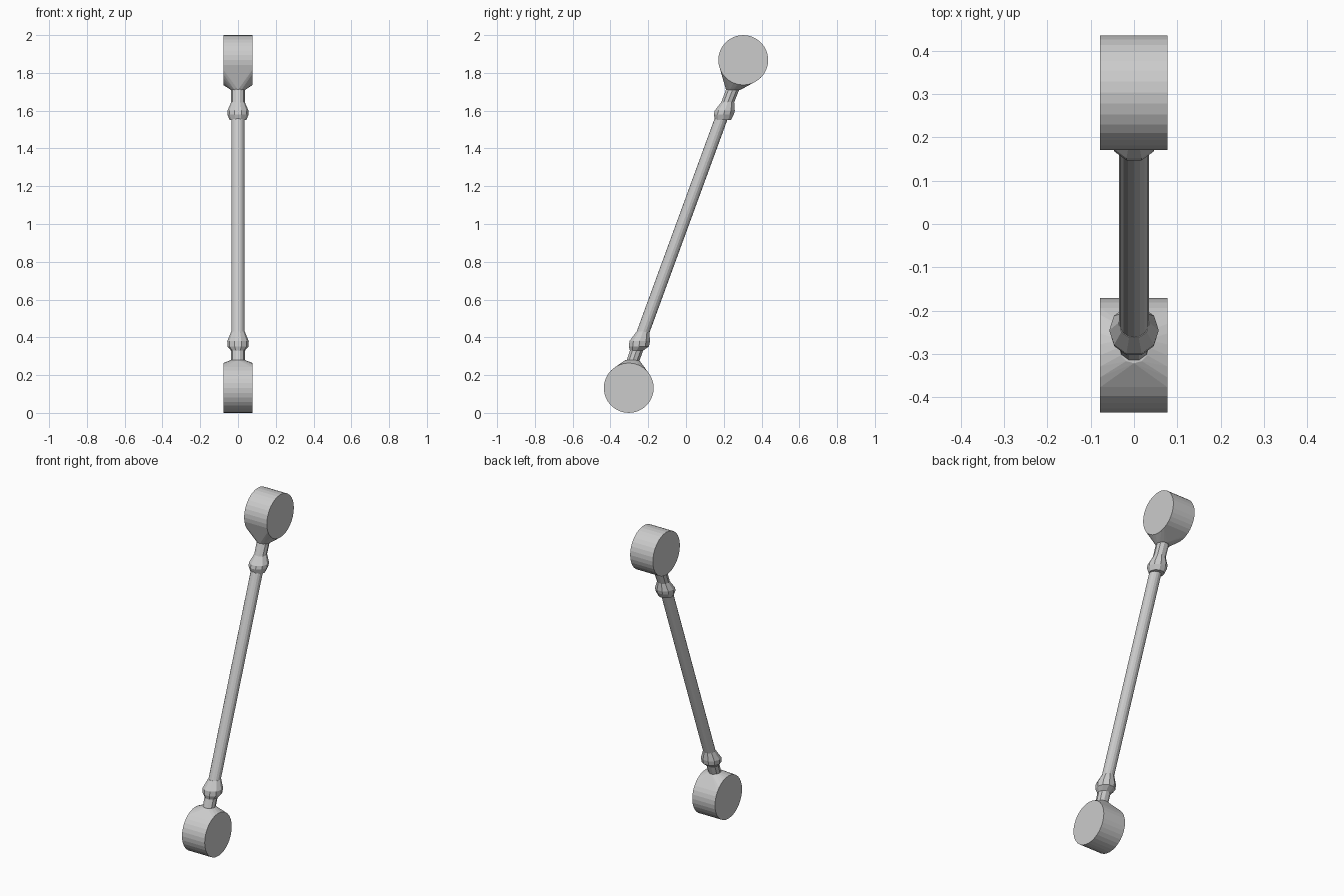
import bpy, bmesh
from math import cos, sin, pi

if "Cube" in bpy.data.objects:
    bpy.data.objects.remove(bpy.data.objects["Cube"])


def make_object(name, bm):
    bmesh.ops.recalc_face_normals(bm, faces=bm.faces[:])
    mesh = bpy.data.meshes.new(name)
    bm.to_mesh(mesh)
    bm.free()
    obj = bpy.data.objects.new(name, mesh)
    bpy.context.collection.objects.link(obj)
    return obj


def ring(bm, y, z, r, sides):
    return [bm.verts.new((r * cos(2 * pi * i / sides), y + r * sin(2 * pi * i / sides), z))
            for i in range(sides)]


def loft(name, stations, sides):
    """Skin horizontal rings given as (y, z, radius)."""
    bm = bmesh.new()
    rings = [ring(bm, y, z, r, sides) for y, z, r in stations]
    for a, b in zip(rings, rings[1:]):
        for i in range(sides):
            j = (i + 1) % sides
            bm.faces.new((a[i], a[j], b[j], b[i]))
    bm.faces.new(rings[0])
    bm.faces.new(rings[-1])
    return make_object(name, bm)


def eye(name, y, z, neck):
    """Bushing eye across x, hulled to the ring where its neck starts."""
    bm = bmesh.new()
    for x in (-0.078, 0.077):
        for i in range(32):
            a = 2 * pi * i / 32
            bm.verts.new((x, y + 0.132 * cos(a), z + 0.132 * sin(a)))
    ring(bm, *neck, 12)
    bmesh.ops.convex_hull(bm, input=bm.verts[:])
    bmesh.ops.dissolve_limit(bm, angle_limit=0.01, verts=bm.verts[:], edges=bm.edges[:])
    return make_object(name, bm)


# Slanted rod with level ends
loft("rod", [(-0.230, 0.42, 0.035), (0.187, 1.56, 0.035)], 16)

# Faceted collars and necks
loft("lower_collar", [(-0.283, 0.27, 0.036), (-0.262, 0.33, 0.037), (-0.249, 0.352, 0.056),
                      (-0.245, 0.38, 0.057), (-0.228, 0.43, 0.036)], 10)
loft("upper_collar", [(0.196, 1.55, 0.044), (0.200, 1.58, 0.056), (0.205, 1.60, 0.056),
                      (0.221, 1.645, 0.036), (0.250, 1.72, 0.037)], 10)

# Bushing eyes
eye("lower_eye", -0.303, 0.132, (-0.285, 0.28, 0.036))
eye("upper_eye", 0.303, 1.868, (0.250, 1.71, 0.038))
